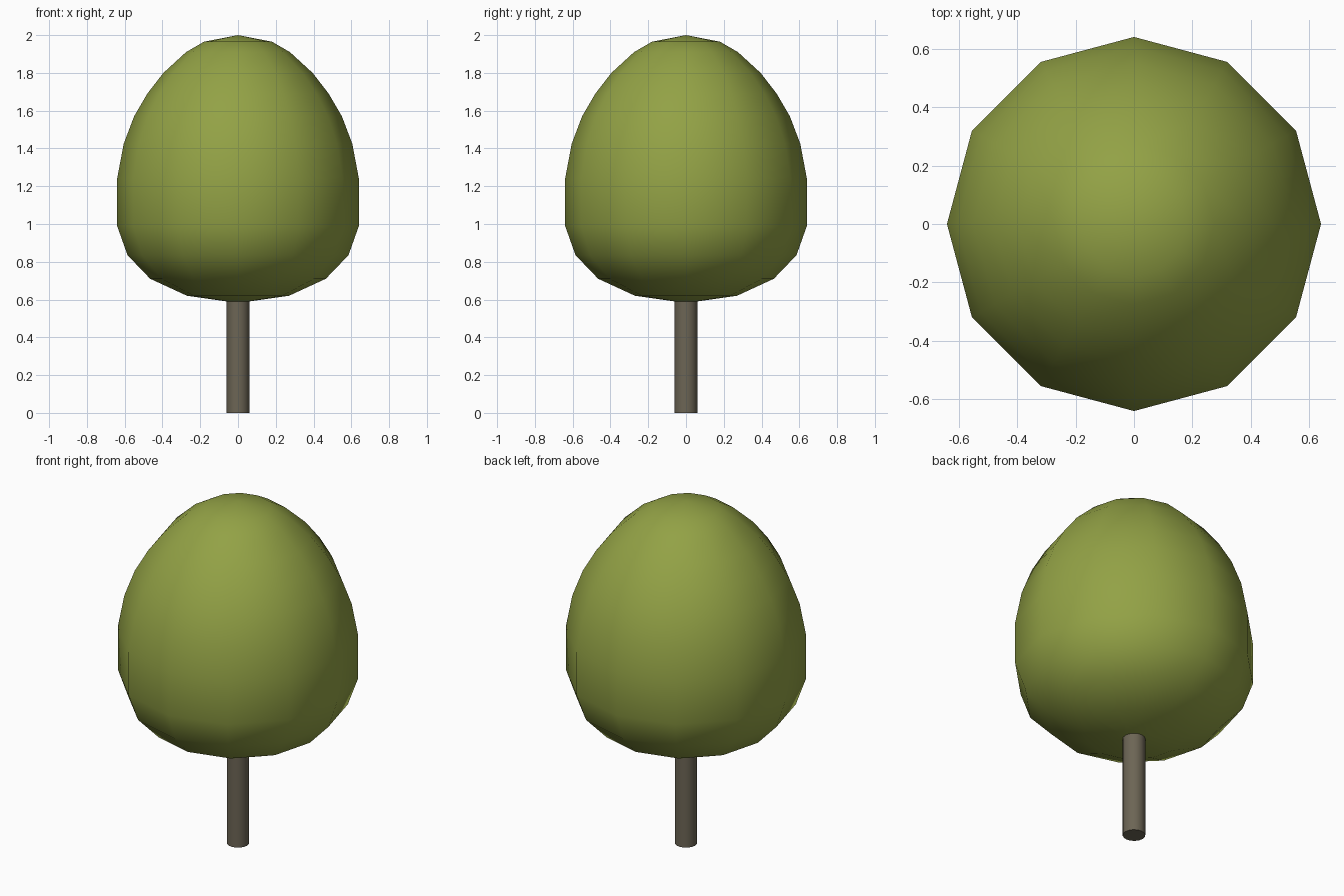
import bpy, bmesh, math

if "Cube" in bpy.data.objects:
    bpy.data.objects.remove(bpy.data.objects["Cube"])


def material(name, rgb):
    m = bpy.data.materials.new(name)
    m.diffuse_color = (*rgb, 1)
    m.use_nodes = True
    m.node_tree.nodes["Principled BSDF"].inputs["Base Color"].default_value = m.diffuse_color
    return m


def lathe(name, profile, sides, mat, angle):
    """Revolve (radius, z) points about z; radius 0 makes a pole."""
    bm = bmesh.new()
    rings = []
    for r, z in profile:
        n = sides if r else 1
        rings.append([bm.verts.new((r * math.cos(math.tau * i / sides),
                                    r * math.sin(math.tau * i / sides), z)) for i in range(n)])
    for a, b in zip(rings, rings[1:]):
        for i in range(sides):
            j = (i + 1) % sides
            if len(a) == 1:
                bm.faces.new((a[0], b[j], b[i]))
            elif len(b) == 1:
                bm.faces.new((a[i], a[j], b[0]))
            else:
                bm.faces.new((a[i], a[j], b[j], b[i]))
    if len(rings[0]) > 1:
        bm.faces.new(rings[0][::-1])
    if len(rings[-1]) > 1:
        bm.faces.new(rings[-1])
    mesh = bpy.data.meshes.new(name)
    bm.to_mesh(mesh)
    bm.free()
    mesh.materials.append(mat)
    obj = bpy.data.objects.new(name, mesh)
    bpy.context.collection.objects.link(obj)
    bpy.ops.object.select_all(action='DESELECT')
    obj.select_set(True)
    bpy.context.view_layer.objects.active = obj
    bpy.ops.object.shade_smooth_by_angle(angle=math.radians(angle))
    return obj


# Egg-shaped twelve-sided crown
crown_profile = [(0, 0.585), (0.06, 0.59), (0.27, 0.62), (0.465, 0.71), (0.585, 0.835),
                 (0.64, 0.99), (0.64, 1.24), (0.605, 1.425), (0.55, 1.57), (0.48, 1.69),
                 (0.395, 1.80), (0.275, 1.91), (0.18, 1.965), (0, 2.0)]
lathe("crown", crown_profile, 12, material("leaf_green", (0.29, 0.36, 0.06)), 60)

# Straight trunk, its top tucked inside the crown
lathe("trunk", [(0.06, 0), (0.06, 0.62)], 16, material("bark", (0.15, 0.13, 0.09)), 40)
